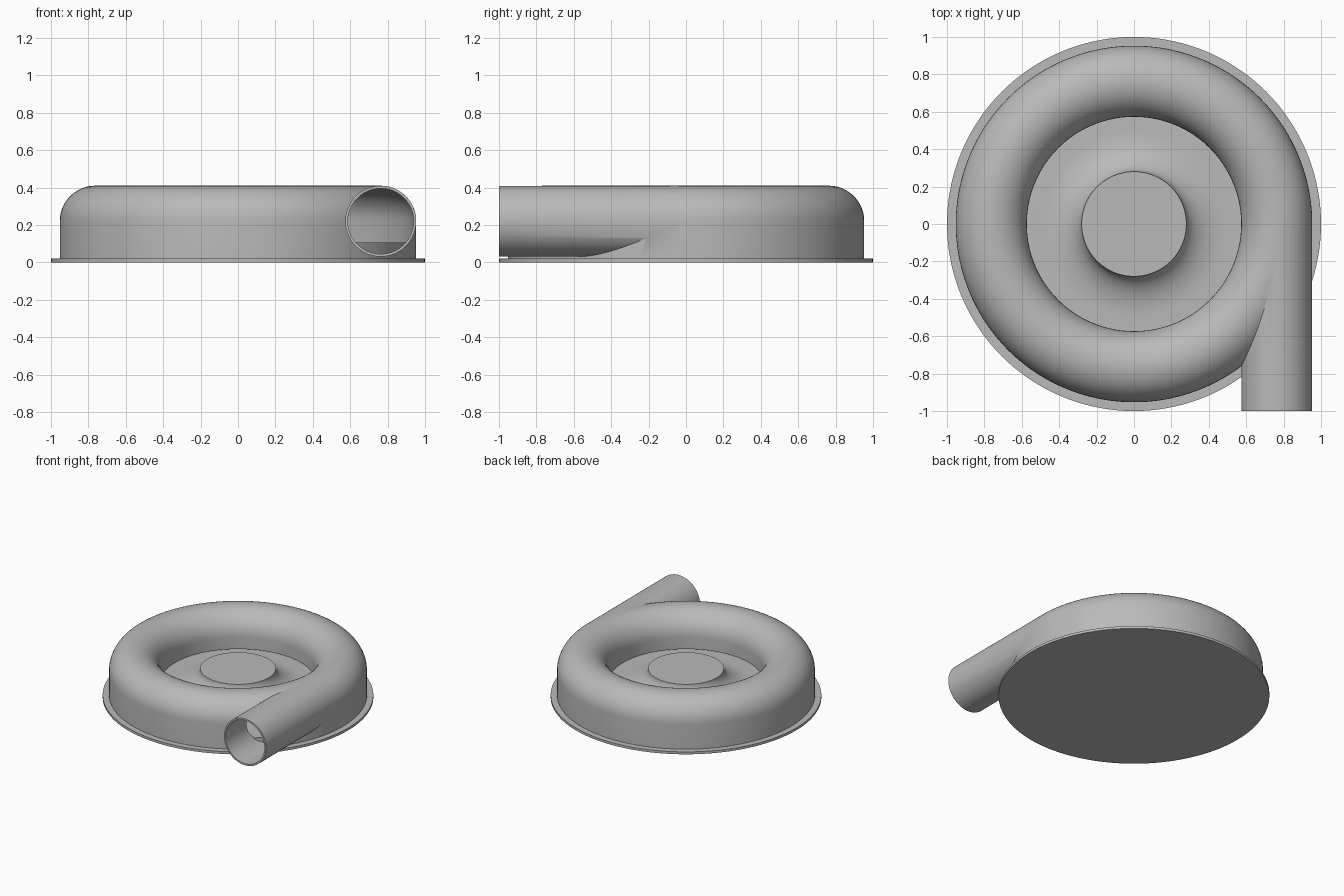
import bpy
import bmesh
import math
from mathutils import Matrix

cube = bpy.data.objects.get("Cube")
if cube:
    bpy.data.objects.remove(cube, do_unlink=True)

SEGMENTS = 144
RING, MID = 0.763, 0.22        # scroll centre radius and height
WALL_R, BORE_R = 0.19, 0.176   # outer and inner tube radii

grey = bpy.data.materials.new("metal_grey")
grey.use_nodes = True
colour = (0.49, 0.49, 0.49, 1)
grey.diffuse_color = colour
grey.node_tree.nodes["Principled BSDF"].inputs["Base Color"].default_value = colour


def finish(bm, name):
    bmesh.ops.recalc_face_normals(bm, faces=bm.faces[:])
    mesh = bpy.data.meshes.new(name)
    bm.to_mesh(mesh)
    bm.free()
    mesh.materials.append(grey)
    obj = bpy.data.objects.new(name, mesh)
    bpy.context.collection.objects.link(obj)
    return obj


def revolve(name, profile, closed=False):
    """Spin (radius, height) points around the z axis."""
    bm = bmesh.new()
    verts = [bm.verts.new((r, 0, z)) for r, z in profile]
    edges = [bm.edges.new(pair) for pair in zip(verts, verts[1:])]
    if closed:
        edges.append(bm.edges.new((verts[-1], verts[0])))
    bmesh.ops.spin(bm, geom=verts + edges, cent=(0, 0, 0), axis=(0, 0, 1),
                   angle=math.tau, steps=SEGMENTS)
    bmesh.ops.remove_doubles(bm, verts=bm.verts[:], dist=0.0001)
    return finish(bm, name)


def pipe(name, radius, start, end):
    """Solid cylinder along y at the outlet position."""
    bm = bmesh.new()
    place = (Matrix.Translation((RING, (start + end) / 2, MID))
             @ Matrix.Rotation(math.pi / 2, 4, "X"))
    bmesh.ops.create_cone(bm, cap_ends=True, segments=72, radius1=radius,
                          radius2=radius, depth=abs(end - start), matrix=place)
    return finish(bm, name)


def dome(radius, steps=24):
    """Half circle from the outer wall over the top to the inner wall."""
    angles = [math.pi * i / steps for i in range(steps + 1)]
    return [(RING + radius * math.cos(a), MID + radius * math.sin(a)) for a in angles]


def combine(target, tool, operation):
    mod = target.modifiers.new(operation.lower(), "BOOLEAN")
    mod.operation = operation
    mod.solver = "EXACT"
    mod.object = tool
    bpy.context.view_layer.objects.active = target
    bpy.ops.object.modifier_apply(modifier=mod.name)
    bpy.data.objects.remove(tool, do_unlink=True)


# Base flange
flange = revolve("base_flange", [(0, 0), (1, 0), (1, 0.02), (0, 0.02)])

# Scroll housing with tangential outlet pipe, hollowed out
inner, outer = RING - WALL_R, RING + WALL_R
housing = revolve("scroll_housing",
                  [(inner, 0.015), (outer, 0.015)] + dome(WALL_R), closed=True)
combine(housing, pipe("outlet_pipe", WALL_R - 0.0005, -0.01, -1), "UNION")
cavity = [(0.5, 0.1), (RING + BORE_R, 0.1)] + dome(BORE_R)
cavity += [(RING - BORE_R, 0.125), (0.5, 0.125)]
combine(housing, revolve("cavity_cutter", cavity, closed=True), "DIFFERENCE")
combine(housing, pipe("bore_cutter", BORE_R - 0.0005, -0.01, -1.1), "DIFFERENCE")

# Raised floor with the flared central hub
flare = [math.pi / 2 * i / 16 for i in range(17)]
hub = [(0, 0.235)]
hub += [(0.5 - 0.22 * math.cos(a), 0.235 - 0.13 * math.sin(a)) for a in flare]
hub += [(0.945, 0.105), (0.945, 0.012), (0, 0.012)]
floor = revolve("floor_and_hub", hub)

# Smooth shading with crisp edges
bpy.ops.object.select_all(action="DESELECT")
for obj in (flange, housing, floor):
    obj.select_set(True)
bpy.context.view_layer.objects.active = housing
bpy.ops.object.shade_smooth_by_angle(angle=math.radians(30))
